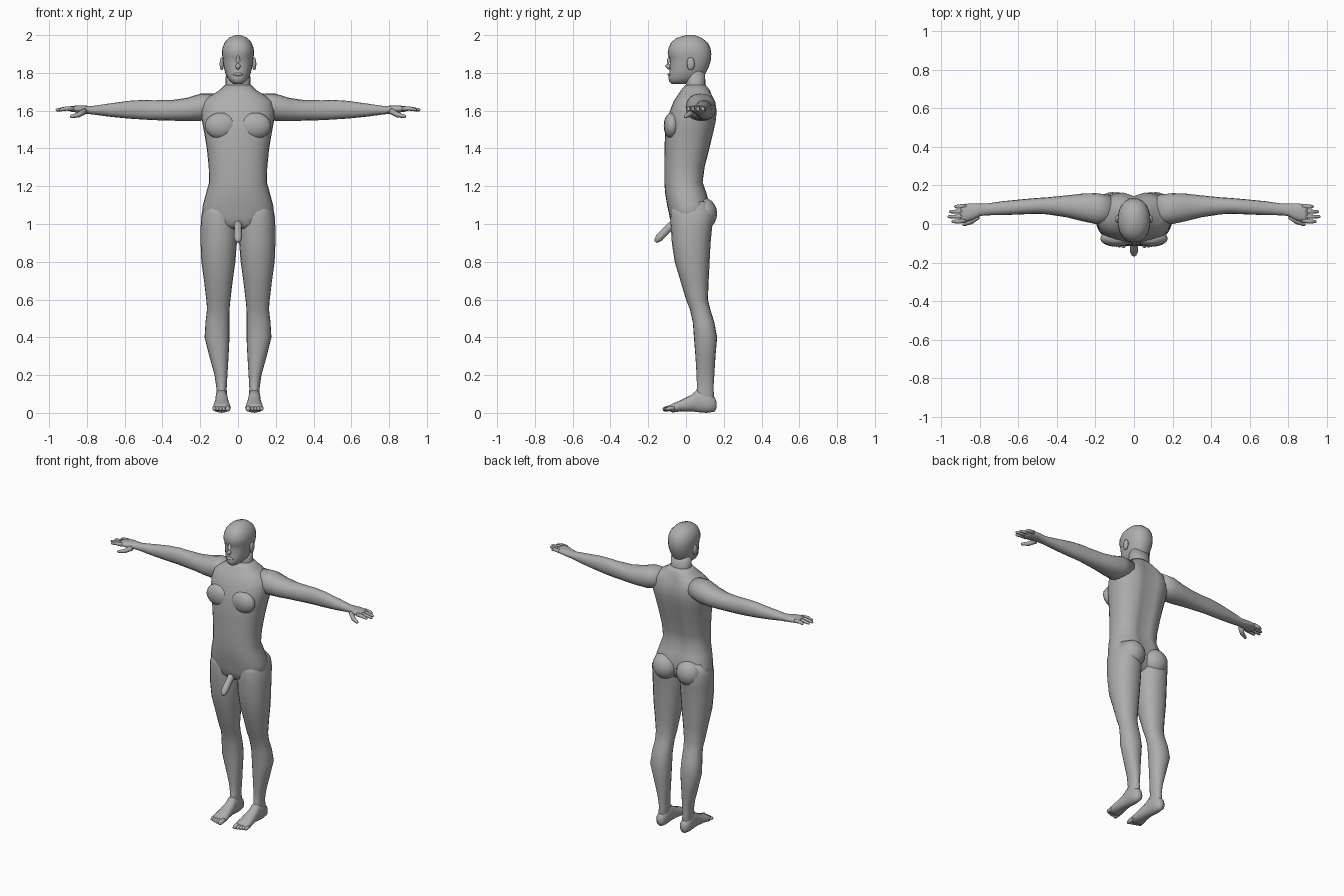
import bpy, bmesh, math
from mathutils import Vector


def material(name, rgb):
    m = bpy.data.materials.new(name)
    m.diffuse_color = (*rgb, 1)
    return m


GREY = material("clay grey", (0.42, 0.42, 0.42))
PALE = material("eye white", (0.8, 0.8, 0.8))


def skin(name, rings, mirror=False, mat=GREY):
    """Join rings of points into a closed, smooth object."""
    bm = bmesh.new()
    loops = [[bm.verts.new(p) for p in r] for r in rings]
    n = len(loops[0])
    for a, b in zip(loops, loops[1:]):
        for i in range(n):
            j = (i + 1) % n
            bm.faces.new((a[i], a[j], b[j], b[i]))
    for ring in (loops[0], loops[-1]):
        c = bm.verts.new(sum((v.co for v in ring), Vector()) / n)
        for i in range(n):
            bm.faces.new((ring[i], ring[(i + 1) % n], c))
    bmesh.ops.recalc_face_normals(bm, faces=bm.faces)
    for f in bm.faces:
        f.smooth = True
    me = bpy.data.meshes.new(name)
    bm.to_mesh(me)
    bm.free()
    me.materials.append(mat)
    ob = bpy.data.objects.new(name, me)
    bpy.context.collection.objects.link(ob)
    if mirror:
        ob.modifiers.new("mirror", 'MIRROR').use_mirror_merge = False
    return ob


def loft(name, axis, rows, n=20, p=2.2, mirror=False, shape=None):
    """Rows: position on axis, then low/high limits in the two other axes."""
    rings = []
    for t, u0, u1, v0, v1 in rows:
        ring = []
        for i in range(n):
            c, s = math.cos(math.tau * i / n), math.sin(math.tau * i / n)
            u = (u0 + u1) / 2 + (u1 - u0) / 2 * math.copysign(abs(c) ** (2 / p), c)
            v = (v0 + v1) / 2 + (v1 - v0) / 2 * math.copysign(abs(s) ** (2 / p), s)
            q = {'x': (t, u, v), 'y': (u, t, v), 'z': (u, v, t)}[axis]
            ring.append(shape(*q) if shape else q)
        rings.append(ring)
    return skin(name, rings, mirror)


def tube(name, pts, n=10, mirror=False):
    """Tapered tube through (x, y, z, radius) points with rounded tip."""
    d = (Vector(pts[-1][:3]) - Vector(pts[-2][:3])).normalized()
    r = pts[-1][3]
    tip = Vector(pts[-1][:3]) + d * r * 0.6
    pts = pts + [(*tip, r * 0.55)]
    rings = []
    for k, (x, y, z, r) in enumerate(pts):
        a, b = pts[max(k - 1, 0)], pts[min(k + 1, len(pts) - 1)]
        q = (Vector(b[:3]) - Vector(a[:3])).to_track_quat('Z', 'Y')
        rings.append([Vector((x, y, z)) + q @ Vector((r * math.cos(math.tau * i / n),
                      r * math.sin(math.tau * i / n), 0)) for i in range(n)])
    return skin(name, rings, mirror)


def blob(name, c, s, mirror=False, mat=GREY, n=16, m=10):
    """Ellipsoid."""
    rings = []
    for k in range(1, m):
        a = math.pi * k / m
        rings.append([(c[0] + s[0] * math.sin(a) * math.cos(math.tau * i / n),
                       c[1] + s[1] * math.sin(a) * math.sin(math.tau * i / n),
                       c[2] + s[2] * math.cos(a)) for i in range(n)])
    return skin(name, rings, mirror, mat)


def sym(rows):
    return [(z, -w, w, a, b) for z, w, a, b in rows]


# Torso with a spine furrow
def furrow(x, y, z):
    if y > 0.05 and z < 1.7:
        y -= 0.022 * math.exp(-(x / 0.035) ** 2)
    return x, y, z


loft("torso", 'z', sym([
    (1.735, .07, -.005, .105), (1.71, .095, -.025, .125), (1.68, .145, -.045, .145),
    (1.65, .183, -.065, .157), (1.60, .195, -.085, .167), (1.55, .192, -.1, .163),
    (1.50, .182, -.11, .153), (1.40, .165, -.114, .13), (1.30, .155, -.115, .105),
    (1.22, .153, -.115, .095), (1.16, .17, -.11, .115), (1.10, .186, -.1, .13),
    (1.04, .193, -.087, .13), (1.0, .16, -.078, .11), (.975, .08, -.06, .08)]),
    n=28, p=2.4, shape=furrow)
blob("chest_muscle", (.09, -.075, 1.52), (.085, .043, .07), True)
blob("buttock", (.088, .09, 1.055), (.083, .075, .085), True)

# Neck and head
loft("neck", 'z', sym([(1.64, .085, -.02, .12), (1.70, .071, -.01, .113),
                       (1.74, .066, 0, .103), (1.81, .064, -.01, .1)]))
loft("head", 'z', sym([
    (1.742, .025, -.075, 0), (1.755, .042, -.09, .05), (1.775, .058, -.093, .09),
    (1.80, .068, -.088, .105), (1.83, .075, -.087, .12), (1.86, .08, -.085, .13),
    (1.88, .082, -.088, .133), (1.90, .085, -.097, .134), (1.93, .083, -.093, .13),
    (1.96, .072, -.08, .115), (1.985, .05, -.05, .085), (2.0, .015, 0, .045)]), n=24)
tube("nose", [(0, -.085, 1.893, .007), (0, -.092, 1.86, .011),
              (0, -.098, 1.838, .015), (0, -.09, 1.825, .01)])
blob("lips", (0, -.086, 1.792), (.026, .012, .009))
blob("ear", (.086, .025, 1.848), (.011, .021, .035), True)
blob("eye", (.036, -.066, 1.878), (.012, .012, .006), True, PALE)

# Arms with palms
loft("arm", 'x', [
    (.12, .0, .15, 1.57, 1.69), (.2, .0, .16, 1.545, 1.69), (.27, .015, .157, 1.545, 1.668),
    (.35, .035, .148, 1.547, 1.656), (.45, .05, .138, 1.55, 1.655),
    (.50, .053, .135, 1.553, 1.657), (.58, .05, .128, 1.558, 1.652),
    (.68, .046, .118, 1.568, 1.638), (.77, .045, .105, 1.58, 1.625),
    (.80, .04, .105, 1.583, 1.626), (.84, .02, .107, 1.588, 1.628),
    (.88, .01, .103, 1.594, 1.625), (.90, .018, .094, 1.6, 1.62)], n=16, mirror=True)
for i, (y, x) in enumerate([(.013, .94), (.038, .96), (.064, .952), (.09, .925)]):
    tube("finger_%d" % (i + 1), [(.87, .02 + i * .024, 1.61, .013),
                                (.91, y, 1.611, .011), (x, y, 1.604, .008)], 8, True)
tube("thumb", [(.81, .04, 1.598, .017), (.845, .012, 1.578, .014),
               (.883, -.003, 1.569, .009)], 8, True)

# Legs
loft("leg", 'z', [
    (1.12, .03, .17, -.07, .12), (1.05, .012, .194, -.084, .148), (.98, .004, .198, -.08, .138),
    (.90, .006, .198, -.075, .13), (.80, .014, .194, -.06, .125), (.70, .028, .18, -.03, .12),
    (.60, .04, .168, .0, .116), (.55, .045, .164, .02, .128), (.48, .046, .172, .036, .15),
    (.40, .045, .177, .042, .165), (.30, .05, .152, .05, .156), (.20, .056, .124, .056, .15),
    (.13, .06, .114, .058, .145), (.08, .058, .116, .04, .15), (.04, .065, .11, .04, .14)],
    mirror=True)

# Feet and toes
loft("foot", 'y', [
    (.162, .075, .1, .025, .06), (.15, .06, .115, .006, .085), (.11, .054, .12, 0, .11),
    (.06, .054, .12, .004, .125), (.03, .05, .122, .008, .096), (-.03, .042, .13, .008, .066),
    (-.07, .038, .134, .002, .05), (-.09, .045, .128, .01, .038)], n=16, mirror=True)
for i in range(5):
    r = .015 if i == 0 else .0105
    x = .054 if i == 0 else .059 + .0165 * i
    tip = -.115 + .006 * max(i - 1, 0)
    tube("toe_%d" % (i + 1), [(x, -.06, .026, r), (x, -.09, .024, r), (x, tip, .019, r * .85)], 8, True)

# Groin anatomy
tube("groin_detail", [(0, -.055, 1.01, .024), (0, -.085, .985, .021), (0, -.12, .95, .022),
                      (0, -.142, .927, .022), (0, -.156, .912, .015)], 10)
